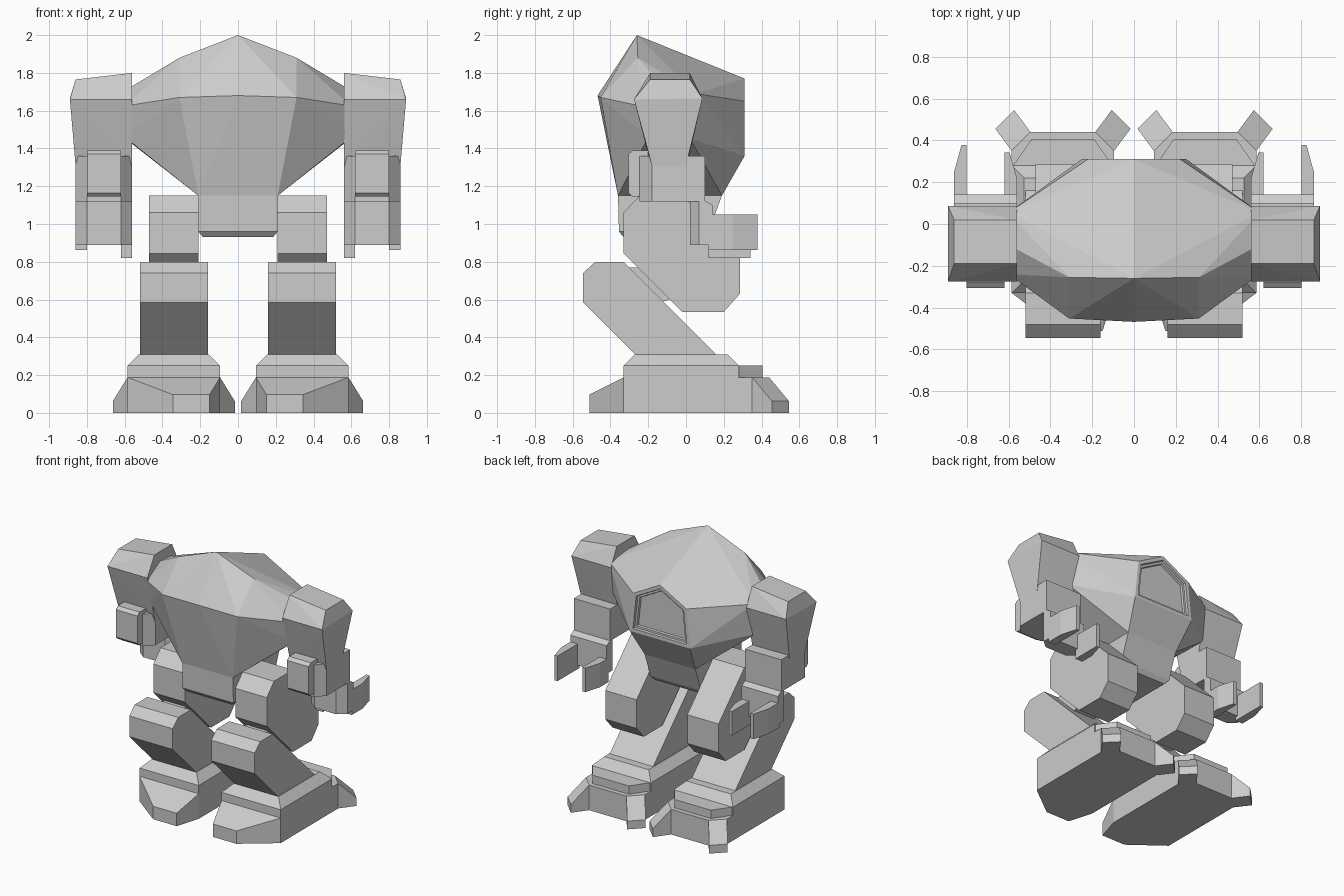
import bpy
import bmesh

if "Cube" in bpy.data.objects:
    bpy.data.objects.remove(bpy.data.objects["Cube"])

GREY = (0.604, 0.604, 0.604, 1)
mat = bpy.data.materials.new("plain grey")
mat.use_nodes = True
mat.diffuse_color = GREY
mat.node_tree.nodes["Principled BSDF"].inputs["Base Color"].default_value = GREY


def solid(name, pts, window=False):
    """Flat-faced convex part around the given corner points."""
    bm = bmesh.new()
    for p in pts:
        bm.verts.new(p)
    res = bmesh.ops.convex_hull(bm, input=bm.verts)
    loose = {g for g in res["geom_interior"] + res["geom_unused"]
             if isinstance(g, bmesh.types.BMVert)}
    bmesh.ops.delete(bm, geom=list(loose), context="VERTS")
    bmesh.ops.dissolve_limit(bm, angle_limit=0.02, verts=bm.verts, edges=bm.edges)
    bmesh.ops.recalc_face_normals(bm, faces=bm.faces)
    if window:
        # framed, stepped recess in the flat rear face
        bm.normal_update()
        rear = [f for f in bm.faces if f.normal.y > 0.99]
        for thick, depth in ((0.025, 0), (0.004, -0.015), (0.015, 0), (0.004, -0.015)):
            bmesh.ops.inset_region(bm, faces=rear, thickness=thick, depth=depth,
                                   use_even_offset=True)
    me = bpy.data.meshes.new(name)
    bm.to_mesh(me)
    bm.free()
    me.materials.append(mat)
    ob = bpy.data.objects.new(name, me)
    bpy.context.collection.objects.link(ob)


def both(pts):
    return pts + [(-x, y, z) for x, y, z in pts]


def pair(name, pts):
    """The same part on the left (+x) and the right (-x)."""
    solid("left_" + name, pts)
    solid("right_" + name, [(-x, y, z) for x, y, z in pts])


def side_profile(poly, x0, x1):
    return [(x, y, z) for y, z in poly for x in (x0, x1)]


def plan(poly, z0, z1):
    return [(x, y, z) for x, y in poly for z in (z0, z1)]


# Faceted torso with the rear window
solid("torso", both([
    (0, -.26, 2), (.31, -.255, 1.88), (.6, -.1, 1.706),
    (0, -.468, 1.68), (.31, -.452, 1.67), (.6, -.24, 1.625),
    (0, .31, 1.77), (.22, .31, 1.65), (.25, .31, 1.36),
    (.6, .055, 1.69), (.6, .02, 1.455), (.6, -.2, 1.46),
    (.21, -.36, 1.15), (.21, .19, 1.15)]), window=True)

# Pelvis wedge
solid("pelvis", both([
    (.21, -.36, 1.15), (.21, .19, 1.15), (.21, -.355, .96),
    (.21, .12, .96), (.185, -.33, .93), (.185, .1, .93)]))

# Shoulder: six-sided, flaring outward at the middle
shoulder = []
for y, z, x_out, drop in ((-.19, 1.8, .86, .035), (.02, 1.8, .86, .035),
                          (.087, 1.665, .89, 0), (0, 1.29, .86, -.02),
                          (-.18, 1.29, .86, -.02), (-.275, 1.66, .89, 0)):
    shoulder += [(.56, y, z), (x_out, y, z - drop)]
pair("shoulder", shoulder)

# Forearm and palm have chamfered front corners
pair("forearm", plan([(.62, -.245), (.8, -.245), (.86, -.18), (.86, .1),
                      (.56, .1), (.56, -.18)], 1.12, 1.36))
pair("palm", plan([(.62, .02), (.8, .02), (.86, .07), (.56, .07)], .89, 1.14)
     + plan([(.56, .14), (.86, .14)], .89, 1.1))
pair("gun_block", side_profile([(-.305, 1.165), (-.285, 1.145), (-.2, 1.145),
                                (-.2, 1.39), (-.28, 1.39), (-.305, 1.37)], .62, .8))

# Two claws reaching backward from each palm
pair("outer_claw", plan([(.8, .12), (.86, .12), (.86, .25), (.825, .378),
                         (.8, .378)], .862, 1.05))
pair("inner_claw", plan([(.62, .12), (.56, .12), (.56, .22), (.595, .342),
                         (.62, .342)], .82, 1.0))

# Legs: long eight-sided thigh, knee joint, slanted shin
pair("thigh", side_profile([(-.245, 1.15), (-.33, 1.06), (-.33, .845), (-.02, .535),
                            (.2, .535), (.285, .63), (.285, .845), (-.02, 1.15)],
                           .21, .47))
pair("knee_joint", side_profile([(-.33, .77), (-.255, .77), (-.085, .6),
                                 (-.16, .58)], .25, .43))
pair("shin", side_profile([(-.48, .8), (-.545, .74), (-.545, .585), (-.27, .31),
                           (.16, .31), (-.33, .8)], .16, .52))

# Ankle slab with bevelled top, and the heel plate behind it
pair("ankle_slab", plan([(.095, -.33), (.585, -.33), (.585, .28), (.095, .28)], .18, .25)
     + plan([(.155, -.27), (.525, -.27), (.525, .22), (.155, .22)], .25, .31))
pair("heel_plate", plan([(.095, .27), (.585, .27), (.49, .405), (.19, .405)], .18, .25))

# Foot with a tapered front
pair("foot", plan([(.095, -.33), (.585, -.33), (.585, .35), (.495, .44),
                   (.185, .44), (.095, .35)], 0, .188)
     + plan([(.15, -.512), (.345, -.512)], 0, .097))

# Splayed rear toes, mirrored about the middle of the foot
for name, s in (("outer_toe", 1), ("inner_toe", -1)):
    c = .34
    pair(name, plan([(c + s * .155, .44), (c + s * .245, .35)], 0, .188)
         + plan([(c + s * .233, .545), (c + s * .323, .455)], 0, .062))
